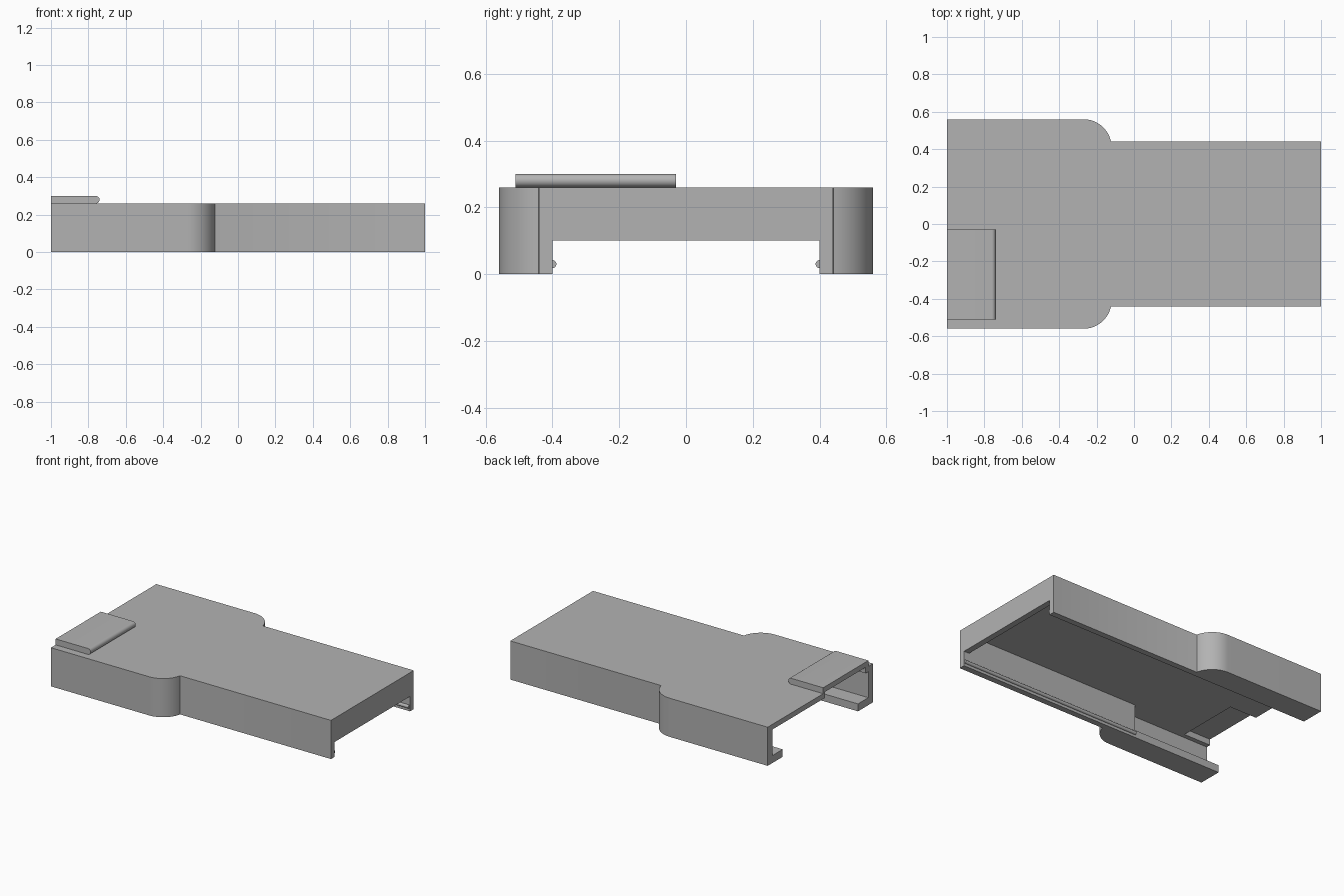
import bpy, bmesh, math
from mathutils import Vector

cube = bpy.data.objects.get("Cube")
if cube:
    bpy.data.objects.remove(cube, do_unlink=True)

grey = bpy.data.materials.new("plain grey")
grey.use_nodes = True
colour = (0.45, 0.45, 0.45, 1)
grey.diffuse_color = colour
grey.node_tree.nodes["Principled BSDF"].inputs["Base Color"].default_value = colour


def prism(name, points, axis, low, high):
    """Extrude a flat outline along z (points are x, y) or y (points are x, z)."""
    bm = bmesh.new()
    place = (lambda a, b: (a, b, low)) if axis == "z" else (lambda a, b: (a, low, b))
    face = bm.faces.new([bm.verts.new(place(*p)) for p in points])
    extruded = bmesh.ops.extrude_face_region(bm, geom=[face])["geom"]
    offset = Vector((0, 0, high - low)) if axis == "z" else Vector((0, high - low, 0))
    bmesh.ops.translate(bm, vec=offset,
                        verts=[v for v in extruded if isinstance(v, bmesh.types.BMVert)])
    bmesh.ops.recalc_face_normals(bm, faces=bm.faces)
    mesh = bpy.data.meshes.new(name)
    bm.to_mesh(mesh)
    bm.free()
    mesh.materials.append(grey)
    obj = bpy.data.objects.new(name, mesh)
    bpy.context.collection.objects.link(obj)
    return obj


def box(name, x, y, z):
    return prism(name, [(x[0], y[0]), (x[1], y[0]), (x[1], y[1]), (x[0], y[1])], "z", *z)


def arc(cx, cy, radius, start, end, steps):
    angles = [math.radians(start + (end - start) * i / steps) for i in range(steps + 1)]
    return [(cx + radius * math.cos(a), cy + radius * math.sin(a)) for a in angles]


def cut(obj, cutter):
    mod = obj.modifiers.new("cut", "BOOLEAN")
    mod.operation = "DIFFERENCE"
    mod.solver = "EXACT"
    mod.object = cutter
    bpy.context.view_layer.objects.active = obj
    bpy.ops.object.modifier_apply(modifier=mod.name)


def smooth(obj):
    bpy.ops.object.select_all(action="DESELECT")
    obj.select_set(True)
    bpy.context.view_layer.objects.active = obj
    bpy.ops.object.shade_smooth_by_angle(angle=math.radians(30))


# Cover shell: wide rear with rounded shoulders, narrow front
side = [(-1, 0.56)] + arc(-0.27, 0.41, 0.15, 90, 12, 16) + [(-0.12, 0.44), (1, 0.44)]
outline = side + [(x, -y) for x, y in reversed(side)]
shell = prism("cover_shell", outline, "z", 0, 0.26)

# Raised tab with a rounded leading edge
tab_side = [(-1, 0.26)] + arc(-0.76, 0.28, 0.02, -90, 90, 12) + [(-1, 0.30)]
tab = prism("raised_tab", tab_side, "y", -0.51, -0.03)

# Central channel, leaving a lip across the narrow end
channel = prism("channel_cutter",
                [(-1.1, -0.1), (1.1, -0.1), (1.1, 0.10), (0.96, 0.10), (0.96, 0.225), (-1.1, 0.225)],
                "y", -0.40, 0.40)
# Wider cavity above the bottom flanges, and the pocket below the tab
cavity = box("cavity_cutter", (-1.1, -0.345), (-0.51, 0.51), (0.05, 0.225))
pocket = box("pocket_cutter", (-1.1, -0.80), (-0.48, -0.05), (0.15, 0.265))

for cutter in (channel, cavity, pocket):
    cut(shell, cutter)
cut(tab, pocket)
for cutter in (channel, cavity, pocket):
    bpy.data.objects.remove(cutter, do_unlink=True)
smooth(shell)
smooth(tab)

# Snap ridges along the inner walls
for name, sign in (("left_snap_ridge", 1), ("right_snap_ridge", -1)):
    bpy.ops.mesh.primitive_cylinder_add(vertices=24, radius=0.012, depth=1.34,
                                        location=(0.325, sign * 0.40, 0.03),
                                        rotation=(0, math.pi / 2, 0))
    ridge = bpy.context.object
    ridge.name = name
    ridge.data.materials.append(grey)
    smooth(ridge)
